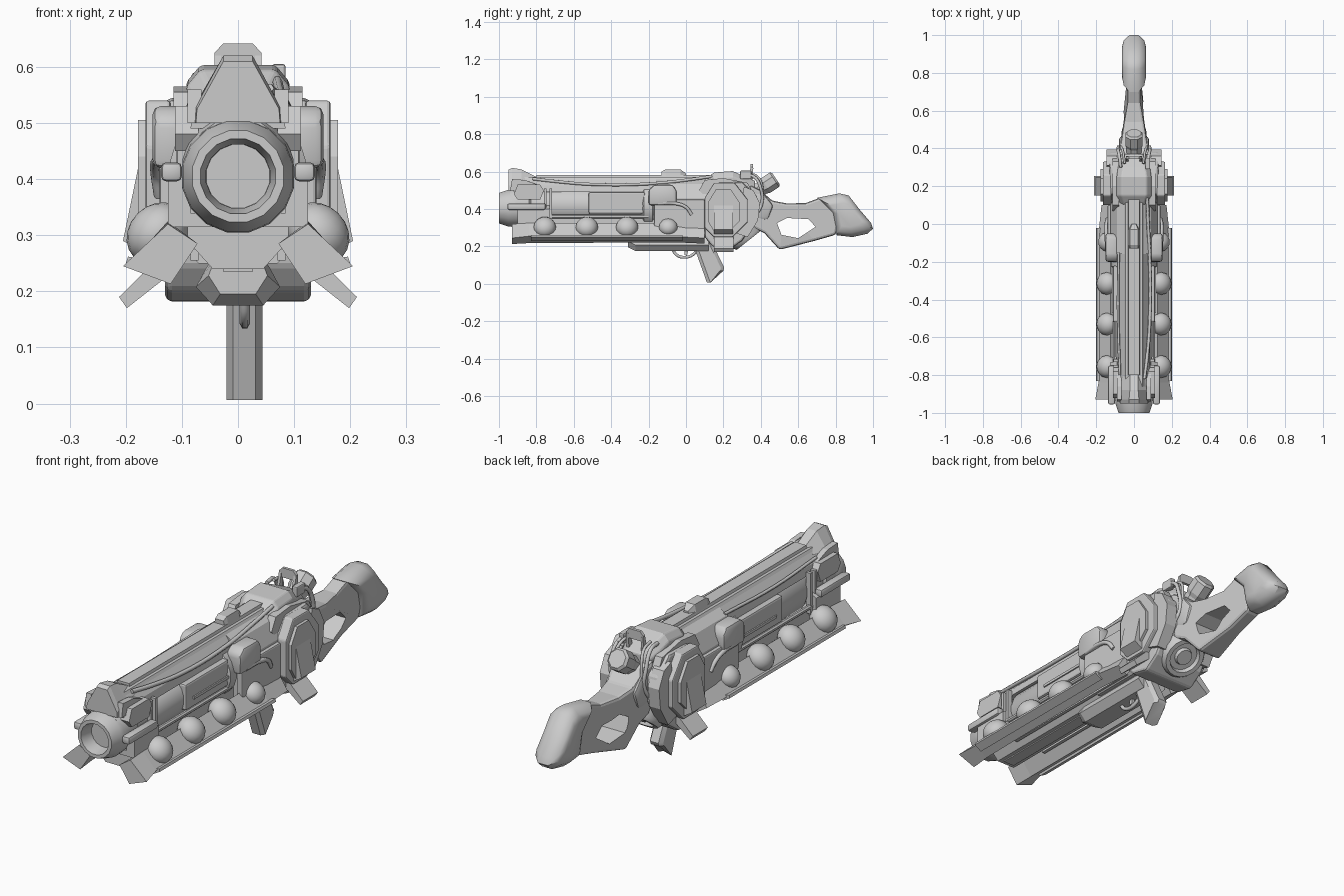
import bpy, bmesh
from math import cos, sin, pi
from mathutils import Vector, Matrix

if "Cube" in bpy.data.objects:
    bpy.data.objects.remove(bpy.data.objects["Cube"])


def finish(name, bm, smooth=None, bevel=0):
    bmesh.ops.recalc_face_normals(bm, faces=bm.faces)
    me = bpy.data.meshes.new(name)
    bm.to_mesh(me)
    bm.free()
    ob = bpy.data.objects.new(name, me)
    bpy.context.collection.objects.link(ob)
    bpy.ops.object.select_all(action='DESELECT')
    ob.select_set(True)
    bpy.context.view_layer.objects.active = ob
    if bevel:
        m = ob.modifiers.new("edge_bevel", 'BEVEL')
        m.width, m.segments, m.limit_method = bevel, 2, 'ANGLE'
        bpy.ops.object.modifier_apply(modifier=m.name)
    if smooth:
        bpy.ops.object.shade_smooth_by_angle(angle=smooth)
    return ob


def loft(name, rings, mirror=False, bevel=0, smooth=None):
    """Skin matching closed rings, cap both ends, optionally repeat at -x."""
    bm = bmesh.new()
    for s in ((1, -1) if mirror else (1,)):
        vs = [[bm.verts.new((p[0] * s, p[1], p[2])) for p in r] for r in rings]
        n = len(vs[0])
        for a, b in zip(vs, vs[1:]):
            for i in range(n):
                bm.faces.new((a[i], a[(i + 1) % n], b[(i + 1) % n], b[i]))
        bm.faces.new(vs[0])
        bm.faces.new(vs[-1])
    return finish(name, bm, smooth, bevel)


def slab(name, prof, x0, x1, **k):          # side profile (y,z) pulled along x
    return loft(name, [[(x, y, z) for y, z in prof] for x in (x0, x1)], **k)


def beam(name, stations, **k):              # sections (x,z) at each y
    return loft(name, [[(x, y, z) for x, z in sec] for y, sec in stations], **k)


def sym(half):                              # complete a half section across x = 0
    return half + [(-x, z) for x, z in reversed(half)]


def box(name, x, y, z, **k):
    return slab(name, [(y[0], z[0]), (y[1], z[0]), (y[1], z[1]), (y[0], z[1])], x[0], x[1], **k)


def turn(name, prof, n, base=(0, 0, 0), axis=(0, 1, 0), mirror=False, smooth=0.6):
    """Turned part: (radius, distance) pairs along an axis."""
    q = Vector(axis).to_track_quat('Z', 'Y')
    rings = [[Vector(base) + q @ Vector((r * cos(2 * pi * (i + .5) / n), r * sin(2 * pi * (i + .5) / n), d))
              for i in range(n)] for r, d in prof]
    return loft(name, rings, mirror=mirror, smooth=smooth)


def cable(name, pts, r, closed=False):
    cu = bpy.data.curves.new(name, 'CURVE')
    cu.dimensions, cu.bevel_depth, cu.bevel_resolution, cu.resolution_u = '3D', r, 1, 5
    cu.use_fill_caps = True
    sp = cu.splines.new('BEZIER')
    sp.bezier_points.add(len(pts) - 1)
    for b, p in zip(sp.bezier_points, pts):
        b.co, b.handle_left_type, b.handle_right_type = p, 'AUTO', 'AUTO'
    sp.use_cyclic_u = closed
    ob = bpy.data.objects.new(name, cu)
    bpy.context.collection.objects.link(ob)
    bpy.ops.object.select_all(action='DESELECT')
    ob.select_set(True)
    bpy.context.view_layer.objects.active = ob
    bpy.ops.object.convert(target='MESH')


# Muzzle and barrel
turn("muzzle", [(.1, .12), (.102, .07), (.1, .05), (.083, 0), (.068, 0), (.058, .05), (.056, .09)], 16, (0, -1, .405))
turn("barrel", [(.09, -.94), (.1, -.9), (.1, -.84), (.09, -.83), (.09, -.72), (.1, -.7), (.1, -.2)], 20, (0, 0, .42))
turn("barrel_collar", [(.1, -.24), (.122, -.225), (.122, -.18), (.112, -.17), (.112, -.14)], 20, (0, 0, .415))
box("barrel_side_panel", (.07, .11), (-.52, -.22), (.375, .49), mirror=True, bevel=.008)
box("barrel_panel_rib", (.1, .116), (-.47, -.23), (.41, .422), mirror=True)
turn("barrel_rod", [(.011, -.82), (.011, -.2)], 8, (.1, 0, .36), mirror=True)

# Front frame holding the muzzle
beam("front_cradle", [(y, sym([(.125, .315), (.125, .4), (.085, .42), (.085, .34)])) for y in (-.9, -.73)])
box("front_guide_bar", (.1, .137), (-.955, -.75), (.396, .43), mirror=True, bevel=.009, smooth=.6)
slab("front_bracket", [(-.92, .48), (-.9, .53), (-.78, .53), (-.76, .5), (-.78, .45), (-.9, .45)], .07, .112, mirror=True)
for i, y in enumerate((-.76, -.73)):
    box(f"frame_strap_{i}", (.085, .108), (y, y + .014), (.33, .51), mirror=True)

# Top rail and front sight
beam("top_rail", [(y, sym([(.085, .49), (.078, .525), (.052, .558), (.045, .57)])) for y in (-.92, .15)])
beam("rail_ridge", [(y, sym([(.034, .56), (.028, .582)])) for y in (-.8, .13)])
beam("front_sight", [(-.95, sym([(.075, .5), (.073, .525), (.026, .61)])),
                     (-.93, sym([(.078, .5), (.075, .53), (.026, .62)])),
                     (-.88, sym([(.078, .5), (.072, .54), (.022, .612)])),
                     (-.8, sym([(.072, .5), (.06, .55), (.02, .572)]))])
slab("sight_ear", [(-.94, .5), (-.93, .56), (-.86, .555), (-.78, .525), (-.78, .5)], .065, .09, mirror=True)
beam("rear_sight_block", [(-.13, sym([(.026, .575), (.02, .6)])), (-.11, sym([(.03, .575), (.022, .612)])),
                          (-.03, sym([(.03, .575), (.022, .612)])), (.0, sym([(.014, .575), (.01, .59)]))])
cable("rail_cable", [(.055, -.82, .562), (.07, -.7, .548), (.084, -.5, .532), (.084, -.2, .535),
                     (.075, 0, .555), (.07, .14, .575)], .009)
cable("rail_cable_left", [(-.075, -.8, .54), (-.084, -.5, .53), (-.082, -.15, .54)], .007)

# Receiver
beam("receiver", [(y, sym([(.07, .25), (.122, .3), (.125, .46), (.09, .535), (.05, .56)])) for y in (-.16, .14)])
slab("receiver_shoulder", [(-.2, .42), (-.2, .505), (-.17, .53), (-.07, .53), (-.05, .5), (-.05, .42)],
     .08, .152, mirror=True, bevel=.014, smooth=.5)
slab("receiver_side_plate", [(-.17, .31), (-.17, .42), (-.13, .45), (.1, .45), (.1, .27), (-.12, .27)],
     .11, .14, mirror=True, bevel=.006)
for s in (1, -1):
    cable("receiver_hose", [(s * .142, -.15, .43), (s * .146, -.06, .43), (s * .146, 0, .41), (s * .14, .03, .37)], .01)
beam("lower_spine", [(y, sym([(.045, .24), (.09, .29), (.09, .35)])) for y in (-.86, .15)])

# Splayed lower fins with a row of domes
beam("lower_fin", [(-.93, [(.125, .32), (.205, .245), (.12, .213), (.072, .285)]),
                   (-.84, [(.125, .325), (.188, .255), (.125, .218), (.075, .285)]),
                   (-.05, [(.125, .325), (.188, .252), (.13, .222), (.08, .285)]),
                   (.1, [(.125, .32), (.172, .245), (.125, .215), (.08, .28)])], mirror=True)
beam("fin_edge_strip", [(y, [(.155, .255), (.196, .262), (.2, .25), (.165, .23)]) for y in (-.83, -.02)], mirror=True)
for i, (y, r) in enumerate([(-.755, .06), (-.53, .06), (-.315, .06), (-.095, .05)]):
    bm = bmesh.new()
    for s in (1, -1):
        mat = (Matrix.Translation((s * .143, y, .303)) @ Matrix.Rotation(s * pi / 4, 4, 'Y')
               @ Matrix.Diagonal((1, 1, .85, 1)))
        bmesh.ops.create_uvsphere(bm, u_segments=16, v_segments=10, radius=r, matrix=mat)
    finish(f"fin_dome_{i}", bm, smooth=.6)

# Underside box, keel and trigger group
under = sym([(.045, .175), (.075, .208), (.055, .245), (.027, .262)])
beam("underside_box", [(-.31, [(x * .7, z + .02) for x, z in under]), (-.27, under), (.12, under)])
box("underside_keel", (-.027, .027), (-.84, -.2), (.235, .275))
box("underside_rail", (.07, .085), (-.7, .05), (.255, .275), mirror=True)
cable("trigger_guard", [(.012, -.075, .19), (.012, -.05, .155), (.012, -.01, .142), (.012, .035, .155), (.012, .07, .2)], .009)
slab("trigger", [(-.01, .19), (.015, .19), (.005, .15), (-.008, .155)], .006, .018)

# Grip
loft("grip", [[(.0115 + sx * (.032 - c), y, z) for sx, c, y, z in
               [(-1, .012, y0, z0), (1, .012, y0, z0), (1, 0, y0 + .018, z0), (1, 0, y1 - .018, z1),
                (1, .012, y1, z1), (-1, .012, y1, z1), (-1, 0, y1 - .018, z1), (-1, 0, y0 + .018, z0)]]
              for y0, z0, y1, z1 in [(.035, .22, .14, .22), (.1, .04, .205, .085), (.112, .006, .2, .07)]], smooth=.6)

# Hub: core, side armour plates, splayed feet
hub = [(.1, .25), (.1, .46), (.16, .54), (.3, .545), (.38, .47), (.385, .36), (.3, .23), (.23, .18), (.14, .2)]
slab("hub_core", hub, -.13, .13, bevel=.012)
slab("hub_plate", [(.1, .3), (.1, .46), (.15, .54), (.26, .54), (.33, .45), (.33, .33), (.25, .25), (.15, .25)],
     .12, .165, mirror=True, bevel=.006)
slab("hub_plate_outer", [(.12, .33), (.12, .44), (.16, .505), (.24, .505), (.29, .43), (.29, .34), (.23, .28), (.15, .28)],
     .15, .178, mirror=True)
slab("hub_rear_plate", [(.27, .27), (.31, .52), (.36, .5), (.395, .43), (.385, .34), (.33, .25)], .09, .145, mirror=True)
beam("hub_foot", [(y, [(.09, .255), (.115, .285), (.212, .19), (.198, .17)]) for y in (.15, .255)], mirror=True)
beam("hub_wing", [(y, [(.15, .42), (.178, .42), (.205, .29), (.14, .25)]) for y in (.15, .25)], mirror=True)
down = Vector((0, .62, -.78))
turn("rear_cap", [(.1, -.08), (.1, .02), (.09, .035), (.07, .035), (.065, .015), (.04, .015), (.035, .03)],
     18, (0, .32, .265), down)
beam("hub_crown", [(y, sym([(w, .5), (w, h - .03), (w - .025, h)])) for y, w, h in
                   [(.1, .075, .56), (.15, .092, .595), (.25, .092, .603), (.3, .085, .58), (.37, .065, .55)]], bevel=.006)
slab("crown_flank", [(.07, .5), (.1, .555), (.2, .565), (.33, .54), (.36, .48), (.1, .47)], .08, .115, mirror=True)

# Crown fittings: hammer knob, prongs, hoses, side gadget
turn("hammer_knob", [(.045, -.1), (.042, 0), (.05, .02), (.05, .075), (.04, .085)], 8, (0, .41, .515), (0, .75, .5), smooth=None)
beam("prong_bridge", [(y, sym([(.042, .6), (.042, .625), (.026, .642)])) for y in (.345, .358)])
slab("prong_leg", [(.33, .56), (.345, .62), (.36, .62), (.355, .55)], .03, .042, mirror=True)
box("crown_gadget", (.06, .085), (.29, .35), (.56, .605), bevel=.005)
turn("gadget_pin", [(.008, 0), (.008, .05)], 8, (.074, .32, .57))
for s in (1, -1):
    cable("rear_hose", [(s * .07, .3, .58), (s * .078, .36, .575), (s * .085, .4, .51), (s * .08, .405, .43), (s * .09, .37, .36)], .009)
    cable("rear_hose_inner", [(s * .05, .32, .59), (s * .058, .38, .575), (s * .07, .41, .5), (s * .07, .4, .4)], .007)

# Stock with a cut-through window
outline = [(.34, .53), (.4, .5), (.46, .445), (.54, .43), (.64, .432), (.72, .462), (.8, .44), (.83, .36), (.8, .262),
           (.68, .228), (.5, .182), (.42, .27), (.36, .3)]


def width(y):
    return .085 - (min(y, .66) - .34) * .155


stock = loft("stock", [[(s * width(y), y, z) for y, z in outline] for s in (-1, 1)], bevel=.014)
cutter = slab("stock_window_cutter", [(.487, .325), (.54, .352), (.655, .346), (.693, .305), (.6, .244), (.51, .262)], -.2, .2)
cutter.hide_render = True
mod = stock.modifiers.new("window", 'BOOLEAN')
mod.object, mod.operation, mod.solver = cutter, 'DIFFERENCE', 'EXACT'
bpy.context.view_layer.objects.active = stock
bpy.ops.object.modifier_apply(modifier="window")
bpy.data.objects.remove(cutter)
slab("stock_neck", [(.34, .34), (.34, .52), (.42, .48), (.47, .42), (.44, .34)], -.08, .08, bevel=.02, smooth=.6)

# Butt pad: pillow-shaped, widest across its middle
butt = [(.7, .46), (.82, .484), (.87, .472), (.93, .395), (.99, .325), (1, .295), (.97, .268), (.89, .25), (.805, .26), (.78, .38)]
cy, cz = .865, .37


def shrink(f, x):
    return [(x, cy + (y - cy) * f, cz + (z - cz) * f) for y, z in butt]


loft("butt_pad", [shrink(.55, -.063), shrink(.8, -.054), shrink(1, -.024), shrink(1, .024), shrink(.8, .054), shrink(.55, .063)],
     smooth=.7)
